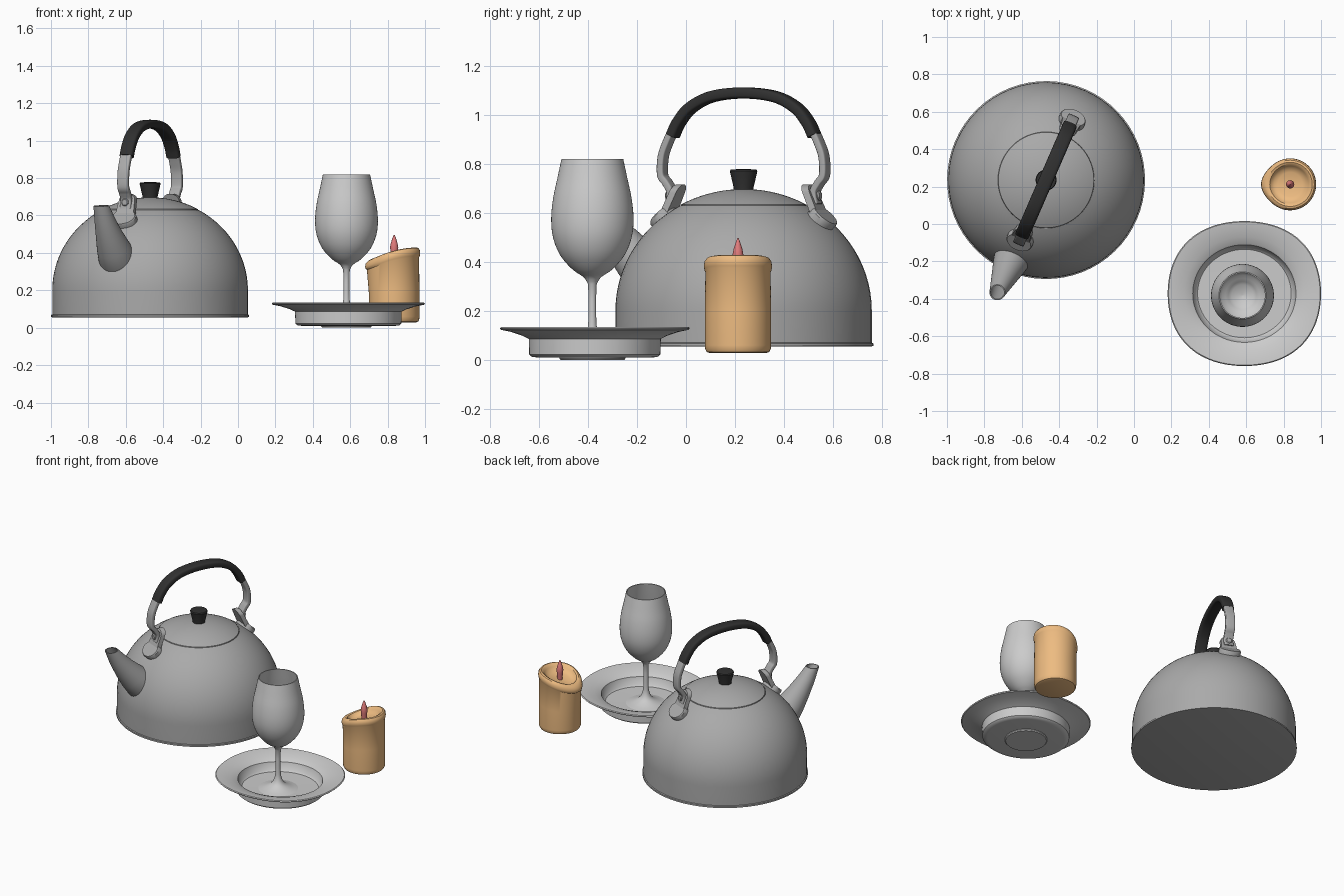
import bpy, bmesh
from math import sin, cos, pi, radians, atan2, asin
from mathutils import Vector, Matrix

if "Cube" in bpy.data.objects:
    bpy.data.objects.remove(bpy.data.objects["Cube"])


def material(name, rgb):
    m = bpy.data.materials.new(name)
    m.diffuse_color = (*rgb, 1)
    m.use_nodes = True
    m.node_tree.nodes["Principled BSDF"].inputs["Base Color"].default_value = m.diffuse_color
    return m


DARK = material("dark_metal", (0.4, 0.4, 0.4))
BLACK = material("black_plastic", (0.03, 0.03, 0.03))
WAX = material("orange_wax", (0.85, 0.5, 0.22))
RED = material("red_flame", (0.75, 0.2, 0.2))


def loft(name, rings, mat=None, loc=(0, 0, 0), turn=0, angle=35):
    """Skin closed rings of equal size and cap both ends."""
    bm = bmesh.new()
    vr = [[bm.verts.new(p) for p in r] for r in rings]
    n = len(vr[0])
    for a, b in zip(vr, vr[1:]):
        for i in range(n):
            j = (i + 1) % n
            bm.faces.new((a[i], a[j], b[j], b[i]))
    bm.faces.new(vr[0])
    bm.faces.new(vr[-1])
    bmesh.ops.remove_doubles(bm, verts=bm.verts, dist=1e-5)
    bmesh.ops.recalc_face_normals(bm, faces=bm.faces)
    me = bpy.data.meshes.new(name)
    bm.to_mesh(me)
    bm.free()
    me.shade_smooth()
    me.set_sharp_from_angle(angle=radians(angle))
    if mat:
        me.materials.append(mat)
    ob = bpy.data.objects.new(name, me)
    bpy.context.collection.objects.link(ob)
    ob.location = loc
    ob.rotation_euler.z = turn
    return ob


def lathe(name, profile, segs=64, warp=None, **kw):
    rings = []
    for r, z in profile:
        r = max(r, 0.0004)
        ring = [Vector((r * cos(2 * pi * i / segs), r * sin(2 * pi * i / segs), z)) for i in range(segs)]
        rings.append([warp(p) for p in ring] if warp else ring)
    return loft(name, rings, **kw)


def smooth_path(pts, steps=6):
    """Catmull-Rom through 2D points."""
    p = [Vector(q) for q in pts]
    p = [2 * p[0] - p[1]] + p + [2 * p[-1] - p[-2]]
    out = []
    for a, b, c, d in zip(p, p[1:], p[2:], p[3:]):
        for k in range(steps):
            t = k / steps
            out.append(0.5 * (2 * b + (c - a) * t + (2 * a - 5 * b + 4 * c - d) * t * t
                              + (3 * b - a - 3 * c + d) * t ** 3))
    return out + [p[-2]]


def sweep(name, path, width, thick, power, **kw):
    """Rounded bar following a path in the x-z plane."""
    rings = []
    for i, c in enumerate(path):
        t = (path[min(i + 1, len(path) - 1)] - path[max(i - 1, 0)]).normalized()
        ring = []
        for k in range(24):
            a = 2 * pi * k / 24
            u = abs(cos(a)) ** power * (1 if cos(a) >= 0 else -1) * thick / 2
            w = abs(sin(a)) ** power * (1 if sin(a) >= 0 else -1) * width / 2
            ring.append(Vector((c.x - t.y * u, w, c.y + t.x * u)))
        rings.append(ring)
    return loft(name, rings, **kw)


# ---- Kettle, built along local x (spout direction), then turned ----
K = dict(loc=(-0.47, 0.235, 0), turn=atan2(-0.917, -0.398))


def dome(a0, a1, n, lift=0):
    return [(0.523 * cos(a0 + (a1 - a0) * i / n), 0.2 + lift + 0.495 * sin(a0 + (a1 - a0) * i / n))
            for i in range(n + 1)]


seam = asin(0.43 / 0.495)
lathe("kettle_body", [(0, 0.055), (0.52, 0.055), (0.529, 0.057), (0.529, 0.068), (0.523, 0.071)]
      + dome(0, seam, 20) + [(0.262, 0.622), (0, 0.622)], mat=DARK, **K)
lathe("kettle_lid", [(0, 0.62), (0.258, 0.62)] + dome(seam + 0.008, pi / 2, 12, 0.002), mat=DARK, **K)
lathe("lid_knob", [(0, 0.685), (0.04, 0.685), (0.041, 0.705), (0.052, 0.752), (0.056, 0.77),
                   (0.052, 0.777), (0, 0.779)], 32, mat=BLACK, **K)


# Spout: tapered rings, level mouth, hollow tip
def tilted(s, z, r, deg):
    a = radians(deg)
    return [Vector((s + r * cos(t) * cos(a), r * sin(t), z + r * cos(t) * -sin(a)))
            for t in (2 * pi * i / 40 for i in range(40))]


loft("spout", [tilted(0.40, 0.34, 0.102, 50), tilted(0.44, 0.368, 0.102, 50), tilted(0.50, 0.432, 0.088, 45),
               tilted(0.555, 0.50, 0.071, 38), tilted(0.61, 0.577, 0.055, 27), tilted(0.655, 0.652, 0.042, 5),
               tilted(0.655, 0.652, 0.036, 5), tilted(0.61, 0.577, 0.048, 27),
               tilted(0.555, 0.50, 0.062, 38)], mat=DARK, **K)

# Handle: metal legs on both sides, black grip over the arch
leg = smooth_path([(0.325, 0.635), (0.318, 0.685), (0.338, 0.722), (0.36, 0.755), (0.357, 0.83),
                   (0.335, 0.89), (0.31, 0.94)])
arch = [(0.315, 0.915), (0.288, 0.968), (0.235, 1.028), (0.14, 1.074)]
grip = smooth_path(arch + [(0, 1.089)] + [(-s, z) for s, z in reversed(arch)])
sweep("handle_grip", grip, 0.076, 0.046, 0.55, mat=BLACK, **K)
for side, label in ((1, "front"), (-1, "back")):
    flip = Matrix.Diagonal((side, 1, 1))
    sweep("handle_leg_" + label, [Vector((side * p.x, p.y)) for p in leg], 0.062, 0.03, 0.35, mat=DARK, **K)

    # Upright ear with a round top, leaning in towards the lid
    outline = [(0.046 * cos(pi * i / 16), 0.68 + 0.036 * sin(pi * i / 16)) for i in range(17)]
    outline += [(-0.056, 0.57), (0.056, 0.57)]
    loft("handle_ear_" + label,
         [[flip @ Vector((s + 0.45 * (0.68 - z), y, z)) for y, z in outline] for s in (0.282, 0.314)],
         mat=DARK, **K)

    # Oval pad resting on the dome
    tilt = Matrix.Rotation(radians(43), 3, 'Y')
    loft("handle_pad_" + label,
         [[flip @ (Vector((0.348, 0, 0.575)) + tilt @ Vector((0.06 * f * cos(a), 0.072 * f * sin(a), h)))
           for a in (2 * pi * i / 32 for i in range(32))]
          for f, h in ((1, -0.02), (1, 0.018), (0.93, 0.025))], mat=DARK, **K)

    # Rivet
    loft("handle_rivet_" + label,
         [[Vector((side * s, r * cos(a), 0.67 + r * sin(a))) for a in (2 * pi * i / 20 for i in range(20))]
          for s, r in ((0.30, 0.02), (0.338, 0.02), (0.343, 0.015))], mat=DARK, **K)


# ---- Plate, slightly squared towards the rim ----
def plate_warp(p):
    r = Vector((p.x, p.y)).length
    f = 1 + 0.035 * max(0, (r - 0.27) / 0.14) * (sin(2 * atan2(p.y, p.x)) ** 2)
    return Vector((p.x * f, p.y * f * 0.945, p.z))


lathe("plate", [(0, 0.01), (0.25, 0.01), (0.272, 0.013), (0.283, 0.022), (0.285, 0.086), (0.31, 0.098),
                (0.36, 0.114), (0.405, 0.123), (0.41, 0.129), (0.405, 0.134), (0.37, 0.13), (0.32, 0.117),
                (0.285, 0.104), (0.276, 0.098), (0.262, 0.05), (0.25, 0.04), (0, 0.036)],
      96, plate_warp, loc=(0.59, -0.372, 0))

# ---- Wine glass standing in the plate ----
bowl = smooth_path([(0.018, 0.31), (0.036, 0.338), (0.08, 0.368), (0.13, 0.425), (0.16, 0.497),
                    (0.168, 0.575), (0.16, 0.66), (0.143, 0.74), (0.126, 0.82)], 3)
inside = [(max(p.x - 0.006, 0), p.y + (0.01 if p.x < 0.1 else 0)) for p in bowl[5:-1]]
foot = smooth_path([(0.135, 0.036), (0.085, 0.05), (0.042, 0.075), (0.022, 0.115), (0.016, 0.17),
                    (0.015, 0.25)], 4)
lathe("wine_glass", [(0, 0.0), (0.13, 0.0), (0.135, 0.006)] + [tuple(p) for p in foot + bowl]
      + [(0.12, 0.82)] + inside[::-1] + [(0, 0.352)], loc=(0.58, -0.382, 0))


# ---- Candle: top slopes down to a drip lip on the left ----
def candle_warp(p):
    t = max(-1.1, min(1.1, p.x / 0.135))
    k = max(0, min(1, (p.z - 0.1) / 0.28))
    drop = (0.036 * t - 0.019 * t * t) * k
    lip = 0
    if p.z > 0.355 and t < 0:
        lip = -0.014 * max(0, -t) ** 6
    return Vector((p.x + lip, p.y, p.z + drop))


lathe("candle", [(0, 0.028), (0.115, 0.028), (0.128, 0.033), (0.134, 0.045), (0.135, 0.06), (0.135, 0.2),
                 (0.133, 0.36), (0.137, 0.368), (0.139, 0.382), (0.137, 0.398), (0.129, 0.409), (0.118, 0.412),
                 (0.106, 0.406), (0.098, 0.392), (0.085, 0.378), (0.065, 0.368), (0, 0.365)],
      64, candle_warp, mat=WAX, loc=(0.835, 0.212, 0))
lathe("flame", [(0, 0.36), (0.016, 0.36), (0.02, 0.41), (0.022, 0.43), (0.018, 0.452), (0.009, 0.48),
                (0.003, 0.495), (0, 0.497)], 24, mat=RED, loc=(0.835, 0.212, 0))
